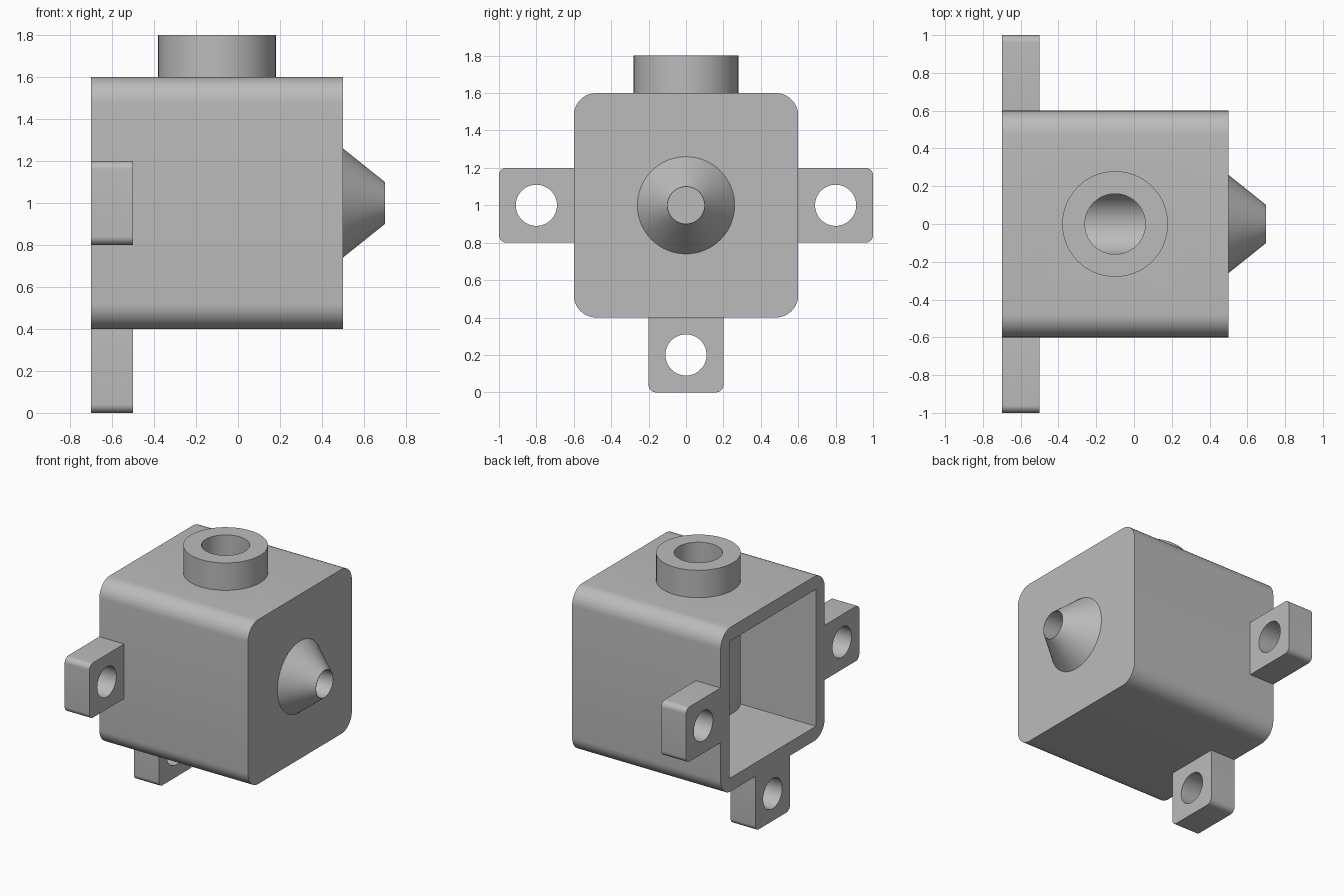
import bpy, bmesh
from math import cos, sin, pi, radians
from mathutils import Matrix

if "Cube" in bpy.data.objects:
    bpy.data.objects.remove(bpy.data.objects["Cube"])

grey = bpy.data.materials.new("plain grey")
grey.use_nodes = True
grey.diffuse_color = (0.5, 0.5, 0.5, 1)
grey.node_tree.nodes["Principled BSDF"].inputs["Base Color"].default_value = (0.5, 0.5, 0.5, 1)


def finish(name, bm):
    bmesh.ops.recalc_face_normals(bm, faces=bm.faces)
    mesh = bpy.data.meshes.new(name)
    bm.to_mesh(mesh)
    bm.free()
    mesh.materials.append(grey)
    obj = bpy.data.objects.new(name, mesh)
    bpy.context.collection.objects.link(obj)
    return obj


def block(name, x0, x1, y0, y1, z0, z1, r=0.0):
    """Prism along x whose cross-section has corners of radius r."""
    bm = bmesh.new()
    steps = 10 if r else 0
    ring = []
    corners = [(y1 - r, z1 - r), (y0 + r, z1 - r), (y0 + r, z0 + r), (y1 - r, z0 + r)]
    for i, (cy, cz) in enumerate(corners):
        for k in range(steps + 1):
            a = pi / 2 * (i + k / max(steps, 1))
            ring.append(bm.verts.new((x0, cy + r * cos(a), cz + r * sin(a))))
    face = bm.faces.new(ring)
    out = bmesh.ops.extrude_face_region(bm, geom=[face])
    moved = [v for v in out["geom"] if isinstance(v, bmesh.types.BMVert)]
    bmesh.ops.translate(bm, verts=moved, vec=(x1 - x0, 0, 0))
    return finish(name, bm)


def turned(name, profile, axis, centre, sides=64):
    """Solid of revolution; profile holds (position along axis, radius)."""
    bm = bmesh.new()
    rings = []
    for h, r in profile:
        rings.append([bm.verts.new((r * cos(2 * pi * k / sides), r * sin(2 * pi * k / sides), h))
                      for k in range(sides)])
    for a, b in zip(rings, rings[1:]):
        for k in range(sides):
            n = (k + 1) % sides
            bm.faces.new((a[k], a[n], b[n], b[k]))
    bm.faces.new(rings[0])
    bm.faces.new(rings[-1])
    if axis == "X":
        bm.transform(Matrix.Rotation(pi / 2, 4, "Y"))
    bm.transform(Matrix.Translation(centre))
    return finish(name, bm)


def select_only(obj):
    bpy.ops.object.select_all(action="DESELECT")
    obj.select_set(True)
    bpy.context.view_layer.objects.active = obj


def cut(obj, cutters):
    select_only(obj)
    for c in cutters:
        mod = obj.modifiers.new("cut", "BOOLEAN")
        mod.operation, mod.solver, mod.object = "DIFFERENCE", "EXACT", c
        bpy.ops.object.modifier_apply(modifier=mod.name)


# Cutters for the hollow and the elbow passage
cavity = block("cavity_cutter", -0.8, 0.4, -0.5, 0.5, 0.5, 1.5)
port_bore = turned("port_bore_cutter", [(1.0, 0.16), (1.9, 0.16)], "Z", (-0.1, 0, 0))
nozzle_bore = turned("nozzle_bore_cutter",
                     [(-0.265, 0.165), (0.5, 0.165), (0.5, 0.098), (0.75, 0.098)], "X", (0, 0, 1))
top_opening = turned("top_opening_cutter", [(1.4, 0.22), (1.7, 0.22)], "Z", (-0.1, 0, 0))
side_opening = turned("side_opening_cutter", [(0.3, 0.21), (0.6, 0.21)], "X", (0, 0, 1))
cutters = [cavity, port_bore, nozzle_bore, top_opening, side_opening]

# Rounded box, open at one end
housing = block("housing", -0.7, 0.5, -0.6, 0.6, 0.4, 1.6, 0.12)
cut(housing, [cavity, top_opening, side_opening])

# Upright port, reaching down into the box
top_port = turned("top_port", [(0.7, 0.28), (1.8, 0.28)], "Z", (-0.1, 0, 0))
cut(top_port, [port_bore, nozzle_bore])

# Conical nozzle with its inner pipe
nozzle = turned("nozzle", [(-0.08, 0.26), (0.5, 0.26), (0.7, 0.1)], "X", (0, 0, 1))
cut(nozzle, [port_bore, nozzle_bore])
parts = [housing, top_port, nozzle]

# Three mounting lugs around the open end
lugs = {
    "left_lug": (0.54, 1.0, 0.8, 1.2, 0.8, 1.0),
    "right_lug": (-1.0, -0.54, 0.8, 1.2, -0.8, 1.0),
    "bottom_lug": (-0.2, 0.2, 0.0, 0.46, 0.0, 0.2),
}
for name, (y0, y1, z0, z1, hy, hz) in lugs.items():
    lug = block(name, -0.7, -0.5, y0, y1, z0, z1, 0.04)
    hole = turned("lug_hole_cutter", [(-0.8, 0.11), (-0.4, 0.11)], "X", (0, hy, hz))
    cut(lug, [hole])
    cutters.append(hole)
    parts.append(lug)

for c in cutters:
    bpy.data.objects.remove(c)

for p in parts:
    select_only(p)
    bpy.ops.object.shade_smooth_by_angle(angle=radians(30))
